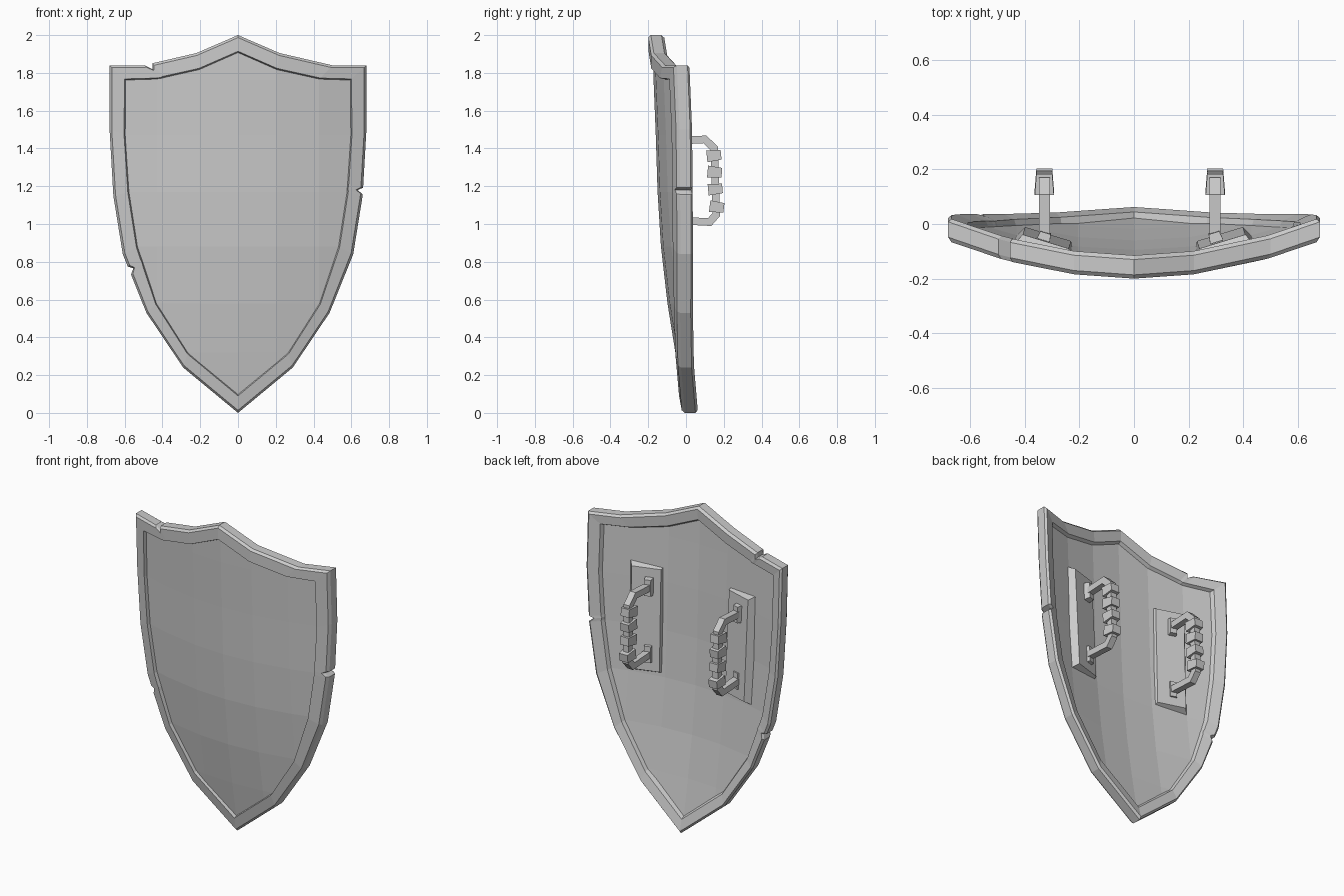
import bpy, bmesh, math
from mathutils import Matrix, Vector

cube = bpy.data.objects.get("Cube")
if cube:
    bpy.data.objects.remove(cube, do_unlink=True)

GREY = (0.6, 0.6, 0.6, 1)
steel = bpy.data.materials.new("plain grey")
steel.use_nodes = True
steel.diffuse_color = GREY
steel.node_tree.nodes["Principled BSDF"].inputs["Base Color"].default_value = GREY


def finish(bm, name):
    bmesh.ops.recalc_face_normals(bm, faces=bm.faces)
    mesh = bpy.data.meshes.new(name)
    bm.to_mesh(mesh)
    bm.free()
    mesh.materials.append(steel)
    obj = bpy.data.objects.new(name, mesh)
    bpy.context.collection.objects.link(obj)
    return obj


def loft(bm, rings, closed):
    """Skin a list of vertex rings; join the ends or cap them."""
    rings = [[bm.verts.new(p) for p in ring] for ring in rings]
    n = len(rings[0])
    for k in range(len(rings) if closed else len(rings) - 1):
        a, b = rings[k], rings[(k + 1) % len(rings)]
        for i in range(n):
            j = (i + 1) % n
            bm.faces.new((a[i], a[j], b[j], b[i]))
    if not closed:
        bm.faces.new(rings[0])
        bm.faces.new(rings[-1])


# Lengthwise bow of the shield (z, y), plus a sideways bow that grows with x
SPINE = [(0, -0.02), (0.24, -0.065), (0.53, -0.114), (0.84, -0.152),
         (1.15, -0.172), (1.5, -0.183), (1.84, -0.197), (2, -0.2)]


def bow(x, z):
    for (z0, y0), (z1, y1) in zip(SPINE, SPINE[1:]):
        if z <= z1:
            break
    return y0 + (y1 - y0) * (z - z0) / (z1 - z0) + 0.292 * x * x


# Half outline: outer point and matching inner point of the rim
HALF = [((0, 2), (0, 1.905)), ((0.22, 1.905), (0.205, 1.815)),
        ((0.5, 1.84), (0.43, 1.765)), ((0.68, 1.84), (0.592, 1.76)),
        ((0.68, 1.5), (0.595, 1.47)), ((0.66, 1.15), (0.575, 1.17)),
        ((0.61, 0.84), (0.53, 0.88)), ((0.485, 0.53), (0.43, 0.58)),
        ((0.29, 0.24), (0.265, 0.32)), ((0, 0), (0, 0.1))]
right_rows = [(Vector(o), Vector(i)) for o, i in HALF]
left_rows = [(Vector((-o.x, o.y)), Vector((-i.x, i.y))) for o, i in right_rows]


def notched(rows, notches):
    """Add a V-shaped battle nick at a fraction along chosen segments."""
    result = []
    for k, (o, i) in enumerate(rows):
        result.append((o, i))
        if k in notches:
            t, half, depth = notches[k]
            o2, i2 = rows[k + 1]
            for f, d in ((t - half, 0), (t, depth), (t + half, 0)):
                po, pi = o.lerp(o2, f), i.lerp(i2, f)
                result.append((po.lerp(pi, d), pi))
    return result


rows = notched(right_rows, {4: (0.93, 0.05, 0.33)})
rows += notched(left_rows, {1: (0.91, 0.075, 0.35), 6: (0.28, 0.07, 0.28)})[-2:0:-1]

# Rim: section given as (fraction from outer to inner edge, depth)
SECTION = [(0, 0.014), (0.14, 0), (0.9, 0), (1, 0.03),
           (1, 0.055), (0.85, 0.08), (0.15, 0.085), (0, 0.07)]
bm = bmesh.new()
rings = []
for o, i in rows:
    points = [(o.lerp(i, s), d) for s, d in SECTION]
    rings.append([(p.x, bow(p.x, p.y) + d, p.y) for p, d in points])
loft(bm, rings, True)
finish(bm, "shield_rim")

# Faceted panel: cut a flat outline into a grid, then bow it
bm = bmesh.new()
outline = right_rows + left_rows[-2:0:-1]
bm.faces.new([bm.verts.new((p.x, 0, p.y)) for p in (o.lerp(i, 0.96) for o, i in outline)])
cuts = [((x, 0, 0), (1, 0, 0)) for x in (-0.43, -0.205, 0, 0.205, 0.43)]
cuts += [((0, 0, z), (0, 0, 1)) for z in (0.32, 0.58, 0.88, 1.17, 1.47, 1.76)]
for point, normal in cuts:
    bmesh.ops.bisect_plane(bm, geom=bm.verts[:] + bm.edges[:] + bm.faces[:],
                           plane_co=point, plane_no=normal)
front = bm.faces[:]
extruded = bmesh.ops.extrude_face_region(bm, geom=front, use_keep_orig=True)
back = {v for v in extruded["geom"] if isinstance(v, bmesh.types.BMVert)}
for v in bm.verts:
    v.co.y = bow(v.co.x, v.co.z) + (0.06 if v in back else 0.022)
finish(bm, "shield_panel")


def block(name, size, taper, matrix):
    """Box whose back (+y) face is narrowed by the taper."""
    bm = bmesh.new()
    w, d, h = (s / 2 for s in size)
    corners = ((-1, -1), (1, -1), (1, 1), (-1, 1))
    loft(bm, [[(a * (w - t), y, b * (h - t)) for a, b in corners]
              for y, t in ((-d, 0), (d, taper))], False)
    bm.transform(matrix)
    return finish(bm, name)


def handle_bar(name, x, path, half):
    """Square bar following a (y, z) path with mitred corners."""
    pts = [Vector(p) for p in path]
    rings = []
    for k, p in enumerate(pts):
        dirs = []
        if k:
            dirs.append((p - pts[k - 1]).normalized())
        if k < len(pts) - 1:
            dirs.append((pts[k + 1] - p).normalized())
        normals = [Vector((-d.y, d.x)) for d in dirs]
        n = sum(normals, Vector((0, 0))).normalized()
        n *= half / n.dot(normals[0])
        rings.append([(x + sx * half, p.x + s * n.x, p.y + s * n.y)
                      for sx, s in ((-1, -1), (1, -1), (1, 1), (-1, 1))])
    bm = bmesh.new()
    loft(bm, rings, False)
    finish(bm, name)


GRIP = [(-0.06, 1.44), (0.1, 1.448), (0.15, 1.4), (0.16, 1.05), (0.125, 1.01), (-0.06, 1.02)]
WRAPS = [(0.148, 1.362, 6), (0.152, 1.275, -5), (0.155, 1.185, 5), (0.163, 1.09, -7)]

for side, sign, hx in (("left", 1, 0.297), ("right", -1, -0.328)):
    # Backing plate set against the bowed panel
    tilt = Matrix.Rotation(math.radians(17 * sign), 4, 'Z') @ Matrix.Rotation(math.radians(2.6), 4, 'X')
    place = Matrix.Translation((0.325 * sign, -0.072, 1.23)) @ tilt
    block(side + "_handle_plate", (0.22, 0.045, 0.68), 0.022, place)
    # Handle, its two feet and the grip wraps
    handle_bar(side + "_handle_bar", hx, GRIP, 0.02)
    for end, z in (("upper", 1.44), ("lower", 1.02)):
        foot = Matrix.Translation((hx, -0.047, z)) @ tilt
        block(f"{side}_{end}_handle_foot", (0.05, 0.035, 0.11), 0.005, foot)
    for k, (y, z, angle) in enumerate(WRAPS):
        turn = Matrix.Rotation(math.radians(angle), 4, 'X')
        block(f"{side}_grip_wrap_{k + 1}", (0.07, 0.076, 0.062), 0.006,
              Matrix.Translation((hx, y, z)) @ turn)
